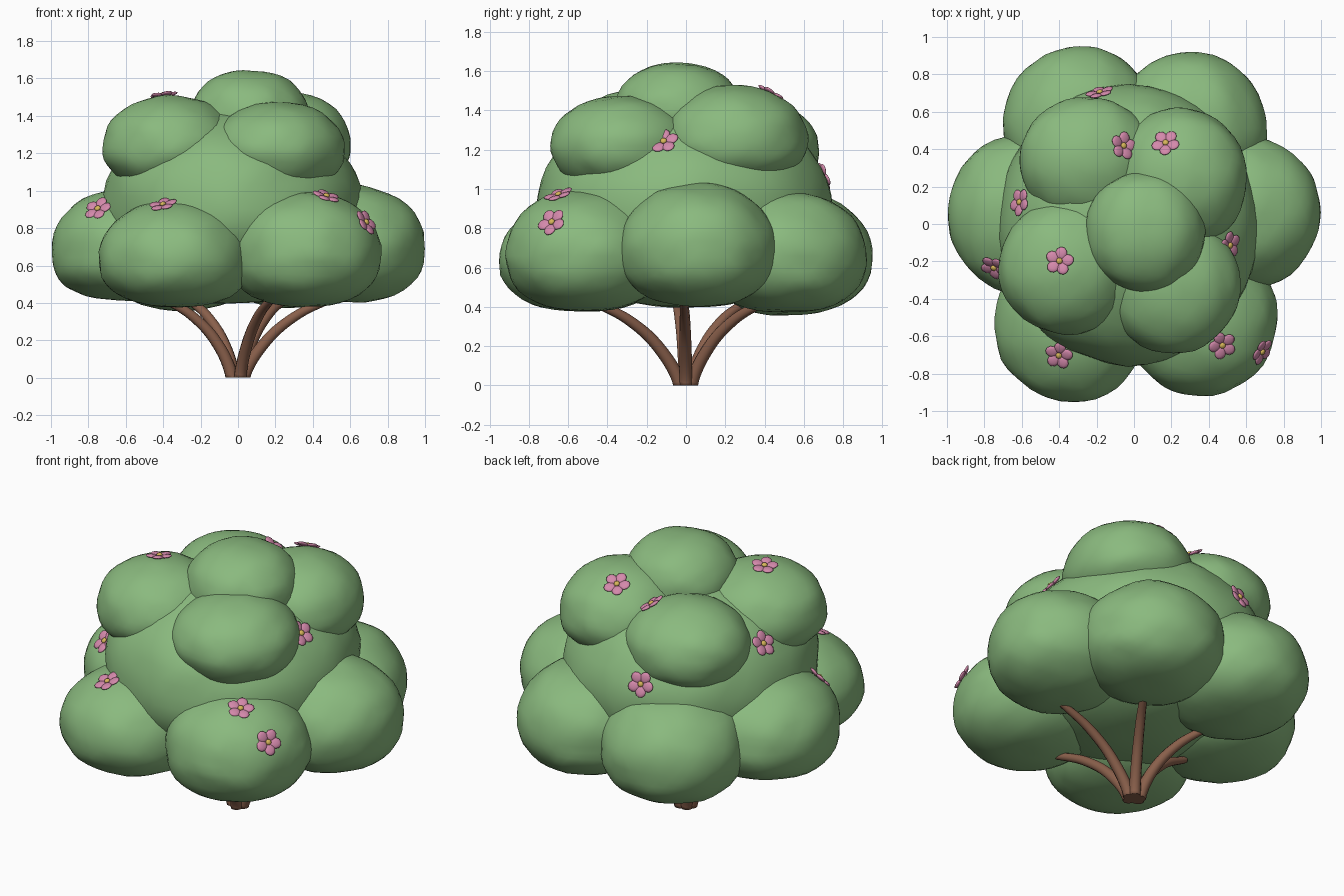
import bpy, bmesh, math, random
from mathutils import Vector, Matrix, noise
from mathutils.bvhtree import BVHTree

if "Cube" in bpy.data.objects:
    bpy.data.objects.remove(bpy.data.objects["Cube"])

random.seed(4)


def material(name, rgb):
    m = bpy.data.materials.new(name)
    m.diffuse_color = (*rgb, 1)
    m.use_nodes = True
    m.node_tree.nodes["Principled BSDF"].inputs["Base Color"].default_value = m.diffuse_color
    return m


LEAF = material("leaf green", (0.255, 0.49, 0.21))
BARK = material("bark brown", (0.25, 0.115, 0.07))
PINK = material("petal pink", (0.66, 0.25, 0.41))
YELLOW = material("pollen yellow", (0.68, 0.47, 0.10))


def finish(name, bm, mats):
    me = bpy.data.meshes.new(name)
    bm.to_mesh(me)
    me.polygons.foreach_set("use_smooth", [True] * len(me.polygons))
    for m in mats:
        me.materials.append(m)
    ob = bpy.data.objects.new(name, me)
    bpy.context.collection.objects.link(ob)
    return ob


trees = []


def lobe(name, centre, rx, ry, top, bottom, p_top=2.1, p_bottom=2.25):
    """Round, slightly lumpy dome; higher exponents flatten its top or underside."""
    bm = bmesh.new()
    bmesh.ops.create_icosphere(bm, subdivisions=4, radius=1)
    c = Vector(centre)
    for v in bm.verts:
        d = v.co.normalized()
        p = p_top if d.z > 0 else p_bottom
        d /= (math.hypot(d.x, d.y) ** p + abs(d.z) ** p) ** (1 / p)
        d *= 1 + 0.03 * noise.noise(d * 1.9 + c * 5) + 0.015 * noise.noise(d * 4 + c * 3)
        v.co = c + Vector((d.x * rx, d.y * ry, d.z * (top if d.z > 0 else bottom)))
    trees.append(BVHTree.FromBMesh(bm))
    finish(name, bm, [LEAF])


# Foliage: core, six low lobes, four upper lobes and a crown
lobe("foliage_core", (-0.03, -0.01, 0.90), 0.70, 0.75, 0.54, 0.50)
lower = [
    ("right", (0.59, 0.06, 0.69), 0.41, 0.405, 0.34, 0.285),
    ("left", (-0.59, 0.05, 0.68), 0.41, 0.43, 0.33, 0.27),
    ("front_left", (-0.335, -0.53, 0.63), 0.41, 0.42, 0.32, 0.255),
    ("front_right", (0.355, -0.51, 0.66), 0.41, 0.41, 0.34, 0.28),
    ("back_left", (-0.29, 0.53, 0.65), 0.41, 0.42, 0.34, 0.29),
    ("back_right", (0.30, 0.51, 0.66), 0.41, 0.41, 0.33, 0.29),
]
for n, c, rx, ry, t, b in lower:
    lobe("lower_lobe_" + n, c, rx, ry, t, b, 2.12, 2.35)
upper = [
    ("front_left", (-0.36, -0.23, 1.23), 0.365, 0.36, 0.28, 0.24),
    ("front_right", (0.21, -0.325, 1.22), 0.36, 0.365, 0.255, 0.245),
    ("back_right", (0.25, 0.245, 1.24), 0.355, 0.375, 0.29, 0.23),
    ("back_left", (-0.25, 0.34, 1.20), 0.365, 0.34, 0.26, 0.24),
]
for n, c, rx, ry, t, b in upper:
    lobe("upper_lobe_" + n, c, rx, ry, t, b, 2.05, 2.15)
lobe("crown_lobe", (0.06, -0.04, 1.40), 0.32, 0.325, 0.245, 0.2)

# Five curved branches fanning from the ground
for i, (angle, reach) in enumerate([(-1, 1.0), (57, 0.93), (132, 0.80), (187, 0.80), (291, 1.0)]):
    cu = bpy.data.curves.new("branch", 'CURVE')
    cu.dimensions = '3D'
    cu.bevel_depth = 0.034
    cu.bevel_resolution = 3
    cu.use_fill_caps = True
    sp = cu.splines.new('BEZIER')
    path = [(0.032, 0.0, 1.0), (0.125, 0.165, 0.92), (0.30, 0.325, 0.8), (0.52, 0.43, 0.6)]
    sp.bezier_points.add(len(path) - 1)
    a = math.radians(angle)
    for k, (p, (r, z, rad)) in enumerate(zip(sp.bezier_points, path)):
        r = r * reach if k else r
        p.co = (r * math.cos(a), r * math.sin(a), z)
        p.radius = rad
        p.handle_left_type = p.handle_right_type = 'AUTO'
    # near-vertical start so the foot sits flat on the ground
    p0 = sp.bezier_points[0]
    p0.handle_left_type = p0.handle_right_type = 'FREE'
    lean = Vector((0.012 * math.cos(a), 0.012 * math.sin(a), 0.05))
    p0.handle_left = p0.co - lean
    p0.handle_right = p0.co + lean
    tmp = bpy.data.objects.new("branch_curve", cu)
    bpy.context.collection.objects.link(tmp)
    dg = bpy.context.evaluated_depsgraph_get()
    bm = bmesh.new()
    bm.from_mesh(bpy.data.meshes.new_from_object(tmp.evaluated_get(dg)))
    bpy.data.objects.remove(tmp)
    for v in bm.verts:
        v.co.z = 0 if v.co.z < 0.012 else v.co.z
    finish(f"branch_{i + 1}", bm, [BARK])


def surface(point):
    """Outermost foliage point in the direction of the given point."""
    hub = Vector((0, 0, 0.75))
    d = (Vector(point) - hub).normalized()
    hits = [t.ray_cast(hub + d * 3, -d) for t in trees]
    hit = min((h for h in hits if h[0] is not None), key=lambda h: h[3])
    return hit[0], hit[1]


def flower(name, point):
    pos, normal = surface(point)
    bm = bmesh.new()
    # five rounded petals, tips lifted a little
    for k in range(5):
        m = (Matrix.Rotation(k * math.tau / 5, 4, 'Z') @ Matrix.Translation((0.043, 0, 0.006))
             @ Matrix.Rotation(-0.12, 4, 'Y') @ Matrix.Diagonal((0.035, 0.032, 0.010, 1)))
        bmesh.ops.create_icosphere(bm, subdivisions=2, radius=1, matrix=m)
    n = len(bm.faces)
    # pollen button
    bmesh.ops.create_icosphere(bm, subdivisions=2, radius=1,
                               matrix=Matrix.Translation((0, 0, 0.011)) @ Matrix.Diagonal((0.017, 0.017, 0.011, 1)))
    for i, f in enumerate(bm.faces):
        f.material_index = 0 if i < n else 1
    rot = normal.to_track_quat('Z', 'Y').to_matrix().to_4x4()
    spin = Matrix.Rotation(random.uniform(0, math.tau), 4, 'Z')
    bm.transform(Matrix.Translation(pos) @ rot @ spin)
    finish(name, bm, [PINK, YELLOW])


# Scattered blossoms
spots = [(-0.75, -0.23, 0.90), (-0.40, -0.70, 0.92), (0.48, -0.66, 0.97), (0.69, -0.69, 0.83),
         (0.54, -0.12, 1.27), (-0.40, -0.20, 1.51), (-0.06, 0.42, 1.42), (0.17, 0.43, 1.48),
         (-0.18, 0.69, 1.06), (-0.63, 0.12, 1.22)]
for i, s in enumerate(spots):
    flower(f"blossom_{i + 1}", s)
